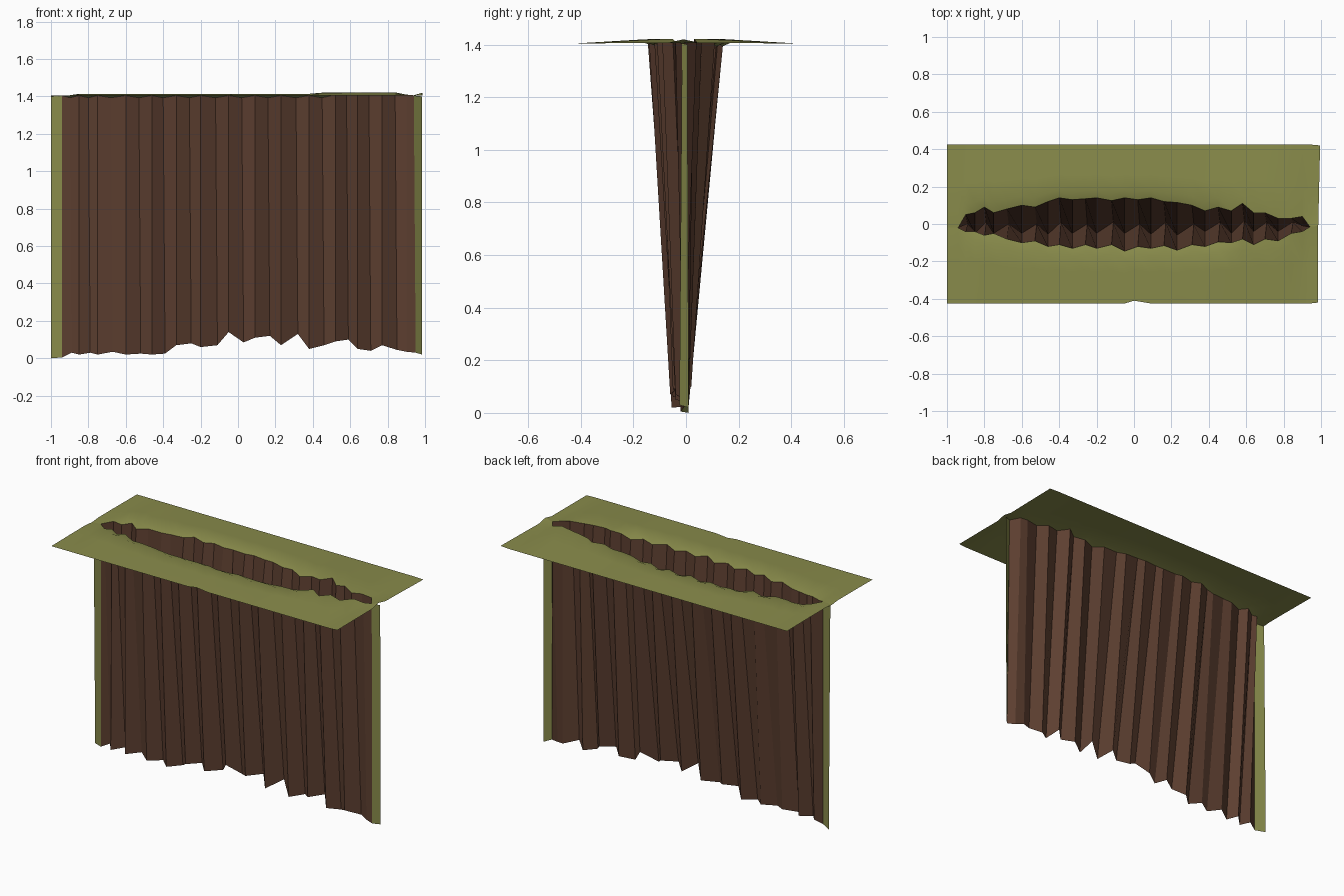
import bpy
import bmesh

if "Cube" in bpy.data.objects:
    bpy.data.objects.remove(bpy.data.objects["Cube"])


def material(name, color):
    m = bpy.data.materials.new(name)
    m.diffuse_color = (*color, 1)
    m.use_nodes = True
    m.node_tree.nodes["Principled BSDF"].inputs["Base Color"].default_value = m.diffuse_color
    return m


def sheet(name, rows, mat, flip=False, smooth=False):
    """Loft a quad sheet through equally long rows of points."""
    bm = bmesh.new()
    grid = [[bm.verts.new(p) for p in row] for row in rows]
    for a, b in zip(grid, grid[1:]):
        for i in range(len(a) - 1):
            quad = [a[i], a[i + 1], b[i + 1], b[i]]
            bm.faces.new(quad[::-1] if flip else quad)
    for f in bm.faces:
        f.smooth = smooth
    me = bpy.data.meshes.new(name)
    bm.to_mesh(me)
    bm.free()
    me.materials.append(mat)
    ob = bpy.data.objects.new(name, me)
    bpy.context.collection.objects.link(ob)
    return ob


grass = material("grass", (0.25, 0.26, 0.07))
earth = material("earth", (0.11, 0.05, 0.03))

# Fissure rim: x, front y, back y
rim = [
    (-.94, -.02, -.02), (-.90, -.04, .05), (-.85, -.04, .06), (-.80, -.06, .09),
    (-.75, -.05, .06), (-.68, -.08, .08), (-.60, -.10, .10), (-.53, -.09, .09),
    (-.46, -.12, .12), (-.40, -.11, .14), (-.33, -.13, .13), (-.26, -.11, .135),
    (-.20, -.13, .14), (-.12, -.11, .125), (-.05, -.145, .14), (.02, -.12, .13),
    (.09, -.13, .14), (.16, -.115, .12), (.23, -.14, .115), (.31, -.11, .10),
    (.38, -.12, .07), (.45, -.095, .09), (.52, -.10, .07), (.58, -.08, .11),
    (.64, -.11, .06), (.70, -.08, .06), (.77, -.09, .03), (.84, -.05, .03),
    (.90, -.04, .04), (.94, -.015, -.015)]
# Jagged bottom edge: y and z for each rim column
bottom = [
    (-.02, .005), (.00, .03), (-.05, .02), (.01, .03), (-.05, .02), (.00, .035),
    (-.05, .02), (.00, .025), (-.055, .02), (.01, .025), (-.05, .07), (.00, .08),
    (-.05, .06), (.01, .07), (-.05, .14), (.00, .085), (-.055, .11), (.01, .12),
    (-.06, .07), (.00, .13), (-.04, .05), (.01, .07), (-.05, .09), (.02, .10),
    (-.04, .05), (.01, .04), (-.04, .07), (.01, .045), (-.01, .035), (-.025, .03)]


def lip(i, s):
    """Height of the ragged rim."""
    if i in (0, len(rim) - 1):
        return 1.405
    if i > 21:
        return 1.41 + .012 * (i % 2)
    return 1.405 - .012 * ((i + (s > 0)) % 2)


floor = [(x + .01 * (i % 2), y, z)
         for i, ((x, _, _), (y, z)) in enumerate(zip(rim, bottom))]
tips = ((-1.0, -.005), (.985, .005))

for side, s, k in (("front", -1, 1), ("back", 1, 2)):
    edge = [(r[0], r[k], lip(i, s)) for i, r in enumerate(rim)]
    # Fissure wall
    sheet(side + "_wall", [edge, floor], earth, flip=s < 0)
    # Ground with a gentle swell beside the fissure
    inner = [(-1, -.02, 1.40)] + edge + [(.985, -.01, 1.42)]
    xr = .985 if s < 0 else .995
    outer = [(p[0], s * .425, 1.404) for p in inner]
    outer[-1] = (xr, s * .42, 1.405)
    if s < 0:
        outer[16] = (0, -.41, 1.405)
    rows = [inner]
    for t, rise in ((.15, .01), (.45, .006)):
        row = []
        for a, b in zip(inner, outer):
            r = rise * (1.4 if .4 < a[0] < .9 else .8 if abs(a[0]) < .9 else 0)
            row.append((a[0] + (b[0] - a[0]) * t, a[1] + (b[1] - a[1]) * t,
                        1.406 + r))
        rows.append(row)
    rows.append(outer)
    sheet(side + "_ground", rows, grass, flip=s > 0, smooth=True)

# Grassy end strips closing the slot down to the base
for name, n, (x, y) in (("left", 0, tips[0]), ("right", -1, tips[1])):
    rx, ry, _ = rim[n]
    sheet(name + "_end_strip",
          [[(rx, ry, 1.405), (x, y, 1.40)],
           [floor[n], (x, .01, 0 if n == 0 else .02)]], grass, flip=n == 0)
